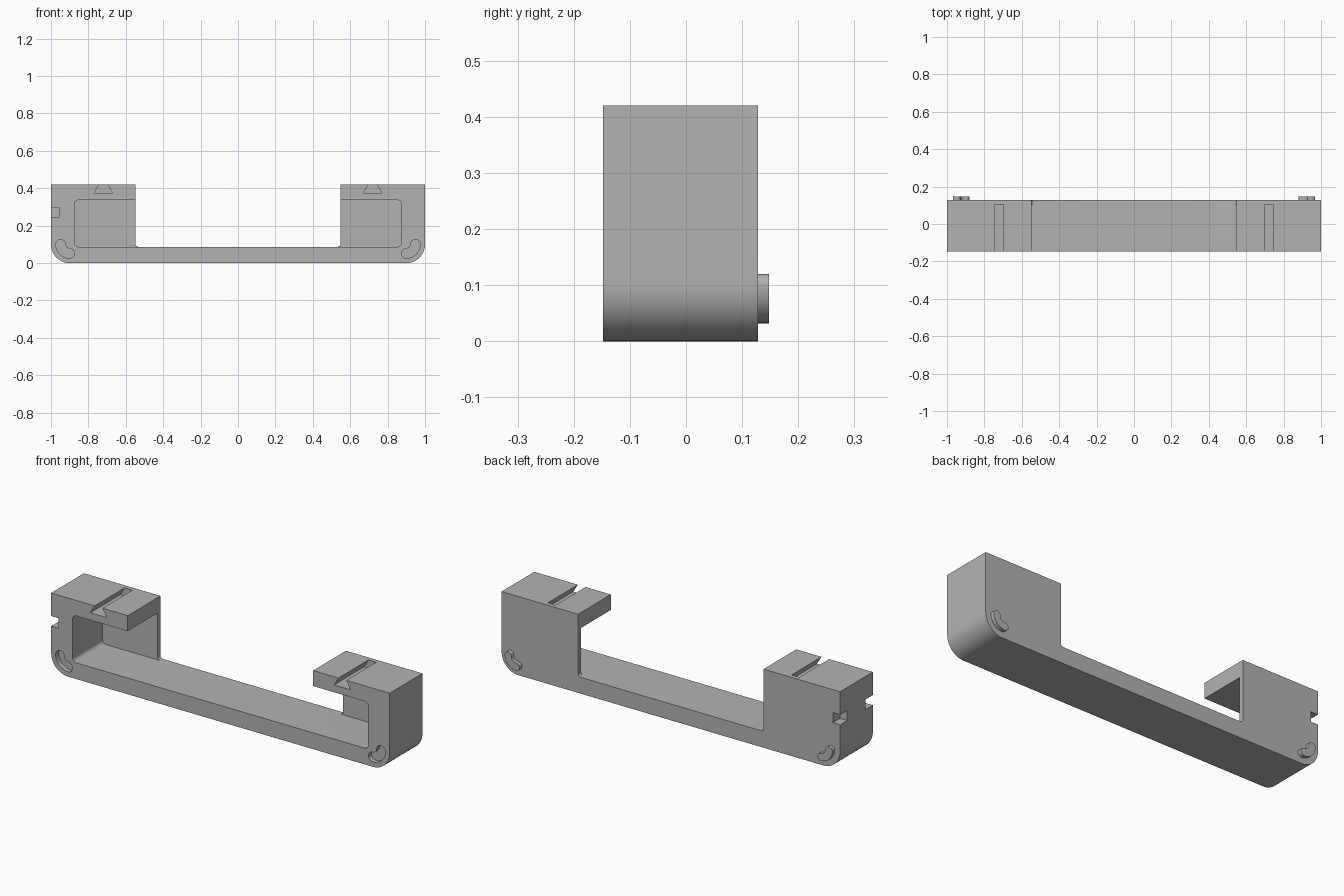
import bpy, bmesh
from math import sin, cos, pi, radians
from mathutils import Vector

cube = bpy.data.objects.get("Cube")
if cube:
    bpy.data.objects.remove(cube, do_unlink=True)

FRONT, BACK = -0.148, 0.128      # depth range of the body
INNER = 0.105                    # front surface of the thin back walls
TOP, FLOOR = 0.42, 0.087         # block height and bar thickness
CORNER = 0.1                     # outer bottom corner radius

grey = bpy.data.materials.new("light grey")
grey.use_nodes = True
colour = (0.45, 0.45, 0.45, 1)
grey.diffuse_color = colour
grey.node_tree.nodes["Principled BSDF"].inputs["Base Color"].default_value = colour


def arc(cx, cz, r, a0, a1, n=12):
    """Points on an arc in the xz plane, angles in degrees."""
    angles = [radians(a0 + (a1 - a0) * i / n) for i in range(n + 1)]
    return [(cx + r * cos(a), cz + r * sin(a)) for a in angles]


def mirrored(points, side):
    return [(x * side, z) for x, z in points]


def extrude(name, points, y0, y1):
    """Prism with an xz outline, running from y0 to y1."""
    bm = bmesh.new()
    face = bm.faces.new([bm.verts.new((x, y0, z)) for x, z in points])
    moved = bmesh.ops.extrude_face_region(bm, geom=[face])["geom"]
    bmesh.ops.translate(bm, vec=Vector((0, y1 - y0, 0)),
                        verts=[v for v in moved if isinstance(v, bmesh.types.BMVert)])
    bmesh.ops.recalc_face_normals(bm, faces=bm.faces)
    mesh = bpy.data.meshes.new(name)
    bm.to_mesh(mesh)
    bm.free()
    mesh.materials.append(grey)
    obj = bpy.data.objects.new(name, mesh)
    bpy.context.collection.objects.link(obj)
    return obj


def rectangle(x0, x1, z0, z1):
    return [(x0, z0), (x1, z0), (x1, z1), (x0, z1)]


def bean(half_width):
    """Curved slot outline following the rounded bottom corner on +x."""
    c, z, r, w = 1 - CORNER, CORNER, 0.048, half_width
    return (arc(c, z, r + w, -90, 0, 16) + arc(c + r, z, w, 0, 180)[1:]
            + arc(c, z, r - w, 0, -90, 16)[1:] + arc(c, z - r, w, 90, 270)[1:-1])


def smooth(obj):
    bpy.ops.object.select_all(action="DESELECT")
    obj.select_set(True)
    bpy.context.view_layer.objects.active = obj
    bpy.ops.object.shade_smooth_by_angle(angle=radians(30))


# U-shaped body: half outline, then its mirror image
f = 0.016
half = (arc(1 - CORNER, CORNER, CORNER, -90, 0, 20) + [(1, TOP), (0.548, TOP)]
        + arc(0.548 - f, FLOOR + f, f, 0, -90, 8))
body = extrude("bracket_body", half + mirrored(half, -1)[::-1], FRONT, BACK)

# Cutters for pockets, dovetail grooves and sockets on both sides
cutters = []
r = 0.02
pocket = ([(0.4, FLOOR)] + arc(0.873 - r, FLOOR + r, r, -90, 0, 8)
          + arc(0.873 - r, 0.337 - r, r, 0, 90, 8) + [(0.4, 0.337)])
dovetail = [(0.671, 0.376), (0.769, 0.376), (0.743, TOP), (0.743, 0.5),
            (0.697, 0.5), (0.697, TOP)]
for side in (1, -1):
    cutters.append(extrude("pocket_cutter", mirrored(pocket, side), FRONT - 0.1, INNER))
    cutters.append(extrude("groove_cutter", mirrored(dovetail, side), FRONT - 0.1, INNER))
    cutters.append(extrude("socket_cutter", mirrored(bean(0.026), side),
                           FRONT - 0.1, FRONT + 0.025))

# Notches at the front and back edges of the -x end
notch = rectangle(-1.1, -0.957, 0.243, 0.297)
cutters.append(extrude("front_notch_cutter", notch, FRONT - 0.1, FRONT + 0.06))
cutters.append(extrude("back_notch_cutter", notch, BACK - 0.06, BACK + 0.1))

bpy.context.view_layer.objects.active = body
for cutter in cutters:
    cutter.hide_render = True
    mod = body.modifiers.new("cut", "BOOLEAN")
    mod.operation = "DIFFERENCE"
    mod.solver = "EXACT"
    mod.object = cutter
    bpy.ops.object.modifier_apply(modifier=mod.name)
for cutter in cutters:
    bpy.data.objects.remove(cutter, do_unlink=True)
smooth(body)

# Curved locating pegs on the back
for side, name in ((1, "left_peg"), (-1, "right_peg")):
    smooth(extrude(name, mirrored(bean(0.02), side), BACK - 0.005, 0.148))
